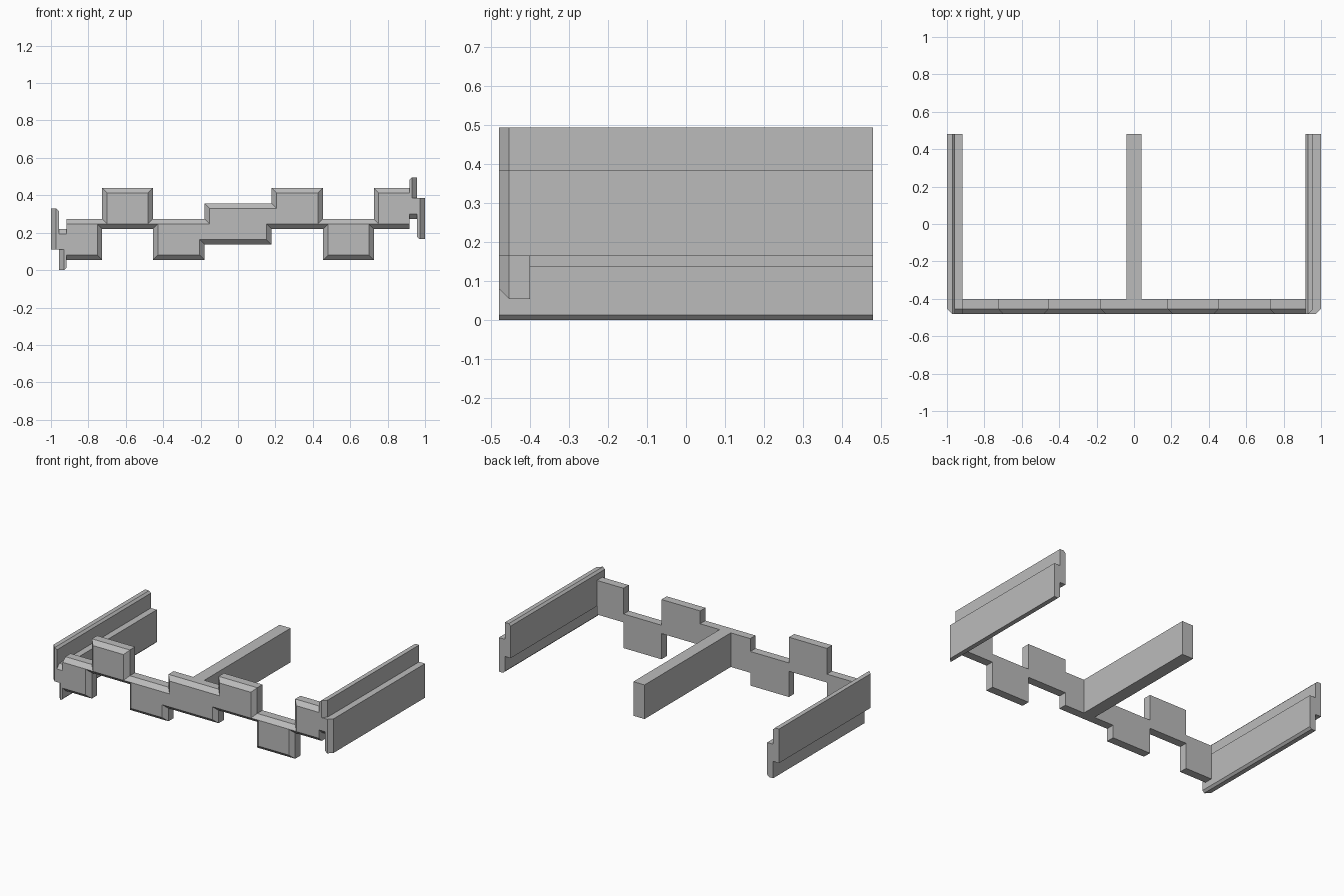
import bpy
import bmesh
from mathutils import Vector

if "Cube" in bpy.data.objects:
    bpy.data.objects.remove(bpy.data.objects["Cube"], do_unlink=True)

HEIGHT = 0.494
FRONT, BACK, PANEL_BACK = -0.48, 0.48, -0.4
CHAMFER, LIP = 0.0265, 0.013
X_IN, X_MID, X_OUT = 0.916, 0.958, 1.0

grey = bpy.data.materials.new("plain_grey")
grey.use_nodes = True
grey.diffuse_color = (0.5, 0.5, 0.5, 1)
grey.node_tree.nodes["Principled BSDF"].inputs["Base Color"].default_value = (0.5, 0.5, 0.5, 1)


def finish(bm, name):
    bmesh.ops.recalc_face_normals(bm, faces=bm.faces[:])
    mesh = bpy.data.meshes.new(name)
    bm.to_mesh(mesh)
    bm.free()
    mesh.materials.append(grey)
    obj = bpy.data.objects.new(name, mesh)
    bpy.context.collection.objects.link(obj)
    return obj


def turn(x, z):
    """Half turn about the lengthwise axis at mid height."""
    return -x, HEIGHT - z


def block(name, xs, ys, zs, cuts=(), turned=False):
    """Box whose edges, each fixed on two axes, may be chamfered."""
    bm = bmesh.new()
    bmesh.ops.create_cube(bm, size=1)
    for v in bm.verts:
        v.co = Vector([r[1] if c > 0 else r[0] for c, r in zip(v.co, (xs, ys, zs))])
    for fixed, width in cuts:
        edges = [e for e in bm.edges if all(
            abs(v.co[a] - val) < 1e-5 for v in e.verts for a, val in fixed.items())]
        bmesh.ops.bevel(bm, geom=edges, offset=width, segments=1, affect='EDGES')
    if turned:
        for v in bm.verts:
            v.co.x, v.co.z = turn(v.co.x, v.co.z)
    return finish(bm, name)


# Stepped front panel: the lower outline is the upper one turned half around
upper = [(-X_IN, 0.274), (-0.726, 0.274), (-0.726, 0.44), (-0.455, 0.44),
         (-0.455, 0.274), (-0.179, 0.274), (-0.179, 0.357), (0.179, 0.357),
         (0.179, 0.44), (0.455, 0.44), (0.455, 0.274), (0.726, 0.274),
         (0.726, 0.44), (X_IN, 0.44)]
outline = [Vector(p) for p in upper + [turn(*p) for p in upper]]
count = len(outline)


def inward(i):
    """Inward shift of one outline edge; the two ends stay square."""
    a, b = outline[i], outline[(i + 1) % count]
    if abs(abs(a.x) - X_IN) < 1e-5 and abs(a.x - b.x) < 1e-5:
        return Vector((0, 0))
    d = (b - a).normalized()
    return Vector((d.y, -d.x)) * CHAMFER


inset = [p + inward(i - 1) + inward(i) for i, p in enumerate(outline)]
bm = bmesh.new()
rings = [[bm.verts.new((p.x, y, p.y)) for p in pts] for pts, y in (
    (outline, PANEL_BACK), (outline, FRONT + CHAMFER), (inset, FRONT))]
for r, s in zip(rings, rings[1:]):
    for i in range(count):
        j = (i + 1) % count
        bm.faces.new((r[i], r[j], s[j], s[i]))
bm.faces.new(rings[0])
bm.faces.new(rings[-1])
finish(bm, "front_panel")

# Side rails: a raised inner strip lapped with a lower outer strip
length = (FRONT, BACK)
for side, turned in (("left", False), ("right", True)):
    block(side + "_rail_inner_strip", (X_IN, X_MID), length, (0.385, HEIGHT),
          [({0: X_MID, 1: FRONT}, CHAMFER), ({0: X_IN, 2: HEIGHT}, LIP)], turned)
    block(side + "_rail_core", (X_IN, X_MID), length, (0.274, 0.385),
          [({1: FRONT, 2: 0.274}, CHAMFER)], turned)
    block(side + "_rail_outer_strip", (X_MID, X_OUT), length, (0.165, 0.385),
          [({0: X_OUT, 1: FRONT}, CHAMFER), ({0: X_MID, 2: 0.165}, LIP)], turned)

# Centre bar
block("centre_bar", (-0.04, 0.04), (PANEL_BACK, BACK), (0.137, 0.357))
